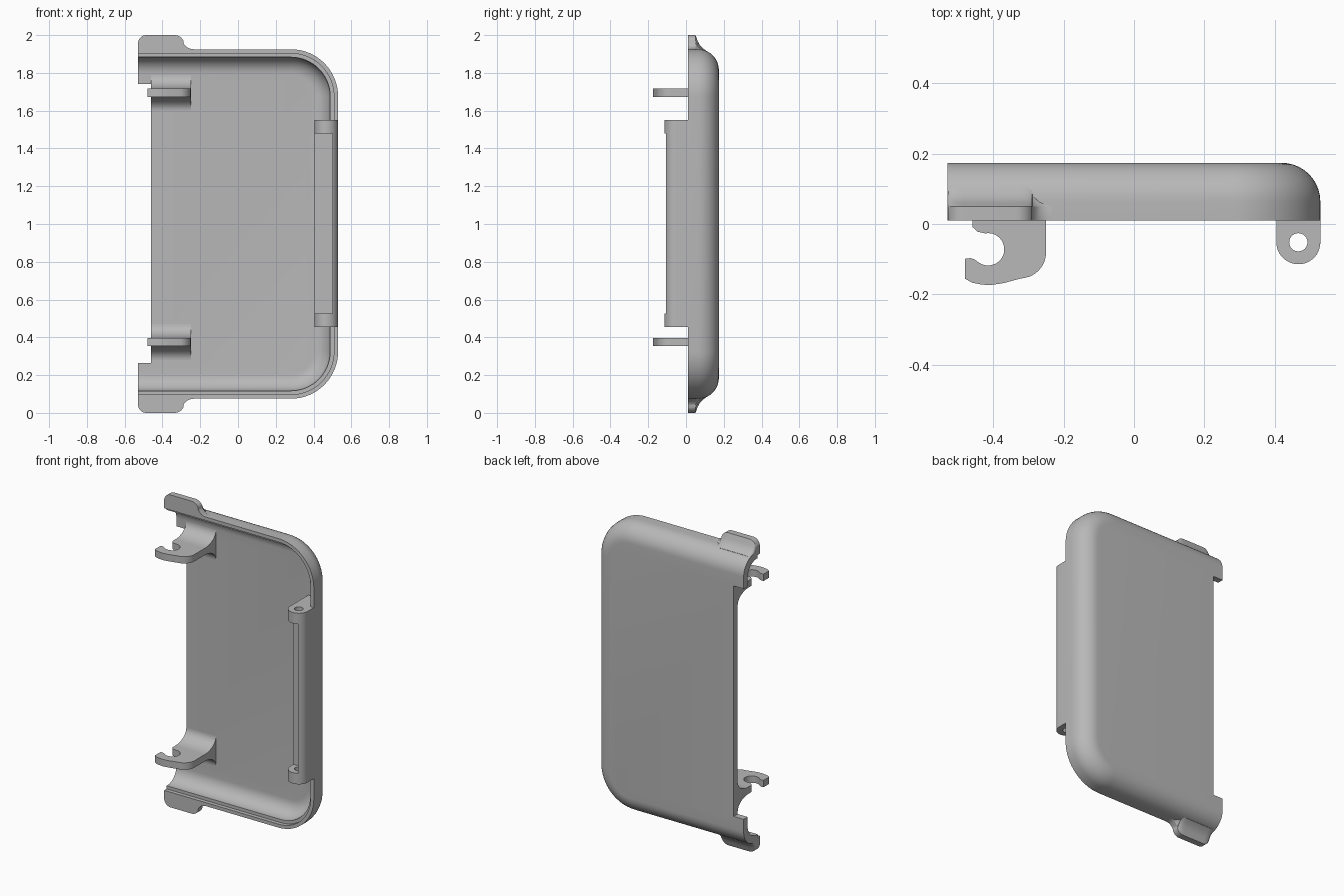
import bpy, bmesh
from math import sin, cos, pi, radians, sqrt
from mathutils import Matrix

cube = bpy.data.objects.get("Cube")
if cube:
    bpy.data.objects.remove(cube, do_unlink=True)

# Single plastic colour
grey = bpy.data.materials.new("light grey plastic")
grey.use_nodes = True
COLOUR = (0.48, 0.48, 0.48, 1)
grey.diffuse_color = COLOUR
grey.node_tree.nodes["Principled BSDF"].inputs["Base Color"].default_value = COLOUR


def add_object(name, mesh):
    ob = bpy.data.objects.new(name, mesh)
    bpy.context.collection.objects.link(ob)
    mesh.materials.clear()
    mesh.materials.append(grey)
    return ob


def smooth(ob):
    bpy.ops.object.select_all(action='DESELECT')
    ob.select_set(True)
    bpy.context.view_layer.objects.active = ob
    bpy.ops.object.shade_smooth_by_angle(angle=radians(32))


def arc(cx, cy, rx, ry, start, end, n=16):
    steps = [radians(start + (end - start) * i / n) for i in range(n + 1)]
    return [(cx + rx * cos(a), cy + ry * sin(a)) for a in steps]


def prism(name, outlines, low, high, along_x=False):
    """Extrude flat outlines (extra outlines are holes) along z, or along x."""
    curve = bpy.data.curves.new(name, 'CURVE')
    curve.dimensions = '2D'
    curve.fill_mode = 'BOTH'
    curve.extrude = (high - low) / 2
    for outline in outlines:
        spline = curve.splines.new('POLY')
        spline.points.add(len(outline) - 1)
        for p, (u, v) in zip(spline.points, outline):
            p.co = (u, v, 0, 1)
        spline.use_cyclic_u = True
    temp = bpy.data.objects.new(name, curve)
    mesh = bpy.data.meshes.new_from_object(temp)
    bpy.data.objects.remove(temp)
    mesh.transform(Matrix.Translation((0, 0, (low + high) / 2)))
    if along_x:
        mesh.transform(Matrix(((0, 0, 1, 0), (1, 0, 0, 0), (0, 1, 0, 0), (0, 0, 0, 1))))
    bm = bmesh.new()
    bm.from_mesh(mesh)
    bmesh.ops.remove_doubles(bm, verts=bm.verts, dist=0.0001)
    bmesh.ops.recalc_face_normals(bm, faces=bm.faces)
    bm.to_mesh(mesh)
    bm.free()
    ob = add_object(name, mesh)
    smooth(ob)
    return ob


def loft(name, rings, end_face=False):
    """Skin a stack of rings; end_face closes open rings with one cross-section face."""
    bm = bmesh.new()
    rows = [[bm.verts.new(p) for p in ring] for ring in rings]
    n = len(rows[0])
    for a, b in zip(rows, rows[1:]):
        for i in range(n - 1 if end_face else n):
            j = (i + 1) % n
            bm.faces.new((a[i], a[j], b[j], b[i]))
    bm.faces.new(rows[0])
    bm.faces.new(rows[-1])
    if end_face:
        bm.faces.new([r[0] for r in rows] + [r[-1] for r in reversed(rows)])
    bmesh.ops.recalc_face_normals(bm, faces=bm.faces)
    mesh = bpy.data.meshes.new(name)
    bm.to_mesh(mesh)
    bm.free()
    return add_object(name, mesh)


# Tray shell: U-shaped outline, open at -x, swept through the wall section
END, SIDE, TOP, RIM, BACK, CORNER = -0.53, 0.53, 1.925, 0.01, 0.174, 0.25


def tray_ring(inset, y):
    r = CORNER - inset
    upper = arc(SIDE - CORNER, TOP - CORNER, r, r, 90, 0)
    lower = [(x, 2 - z) for x, z in reversed(upper)]
    path = [(END, TOP - inset)] + upper + lower + [(END, 2 - TOP + inset)]
    return [(x, y, z) for x, z in path]


FLOOR = BACK - 0.04
section = arc(0.11, BACK - 0.11, 0.11, 0.11, 90, 180, 10)
section += [(0, RIM), (0.022, RIM), (0.022, 0.035), (0.042, 0.035)]
section += arc(0.132, FLOOR - 0.09, 0.09, 0.09, 180, 90, 10)
tray = loft("tray_shell", [tray_ring(d, y) for d, y in section], end_face=True)

# Shallow notch along the open end
notch = prism("notch_cutter", [[(-0.6, -0.1), (-0.46, -0.1), (-0.46, 0.3), (-0.6, 0.3)]],
              0.265, 1.74)
cut = tray.modifiers.new("notch", 'BOOLEAN')
cut.operation = 'DIFFERENCE'
cut.solver = 'EXACT'
cut.object = notch
bpy.context.view_layer.objects.active = tray
bpy.ops.object.modifier_apply(modifier=cut.name)
bpy.data.objects.remove(notch, do_unlink=True)
smooth(tray)

# Side tabs, blending into the wall with a concave fillet
BASE = 1.905
tab = [(END, 0)] + [(x, z - BASE) for x, z in arc(-0.485, 1.955, 0.045, 0.045, 180, 90, 8)]
tab += [(x, z - BASE) for x, z in arc(-0.335, 1.95, 0.05, 0.05, 90, 25, 6)]
tab += [(x, z - BASE) for x, z in arc(-0.235, 1.985, 0.06, 0.06, 205, 270, 6)]
tab += [(-0.235, 0)]
layers = [(RIM, 1), (0.05, 1), (0.055, 0.88), (0.062, 0.66), (0.073, 0.45), (0.088, 0.28), (0.105, 0.14)]
for name, flip in (("upper_tab", False), ("lower_tab", True)):
    rings = []
    for y, f in layers:
        zs = [BASE + h * f for x, h in tab]
        rings.append([(x, y, 2 - z if flip else z) for (x, h), z in zip(tab, zs)])
    smooth(loft(name, rings))

# Snap hooks on flared feet
hook = [(-0.25, FLOOR + 0.01), (-0.46, FLOOR + 0.01), (-0.46, -0.008), (-0.445, -0.022)]
hook += arc(-0.415, -0.072, 0.046, 0.046, 100, -125, 24)
hook += [(-0.455, -0.1), (-0.465, -0.097), (-0.48, -0.099), (-0.48, -0.156)]
hook += [(-0.46, -0.167), (-0.435, -0.172), (-0.41, -0.174), (-0.37, -0.168), (-0.33, -0.157)]
hook += arc(-0.325, -0.08, 0.075, 0.075, -70, 0, 10)
for name, z in (("upper_hook", 1.695), ("lower_hook", 0.375)):
    prism(name, [hook], z - 0.022, z + 0.022)
    low = arc(0.025, z - 0.095, 0.109, 0.073, 0, 90, 12)
    high = [(y, 2 * z - v) for y, v in reversed(low)]
    foot = [(FLOOR + 0.01, z - 0.095)] + low + high + [(FLOOR + 0.01, z + 0.095)]
    prism(name + "_foot", [foot], -0.46, -0.25, along_x=True)

# Hinge: two drilled lugs joined by a low block and an outer guard wall
PIN_X, PIN_Y, LUG = 0.4675, -0.052, 0.0625
inside = [(SIDE, RIM + 0.01), (0.5, RIM + 0.03), (0.48, FLOOR), (PIN_X - LUG, FLOOR + 0.01)]
lug = arc(PIN_X, PIN_Y, LUG, LUG, 180, 360, 24) + inside
pin_hole = arc(PIN_X, PIN_Y, 0.026, 0.026, 0, 345, 23)
for name, low in (("upper_hinge_lug", 1.48), ("lower_hinge_lug", 0.455)):
    prism(name, [lug, pin_hole], low, low + 0.07)
WALL = 0.5
guard_start = PIN_Y - sqrt(LUG ** 2 - (WALL - PIN_X) ** 2)
block = [(PIN_X - LUG, -0.02), (WALL, -0.02), (WALL, guard_start)]
block += arc(PIN_X, PIN_Y, LUG, LUG, -58, 0, 10) + inside
prism("hinge_guard", [block], 0.525, 1.48)
